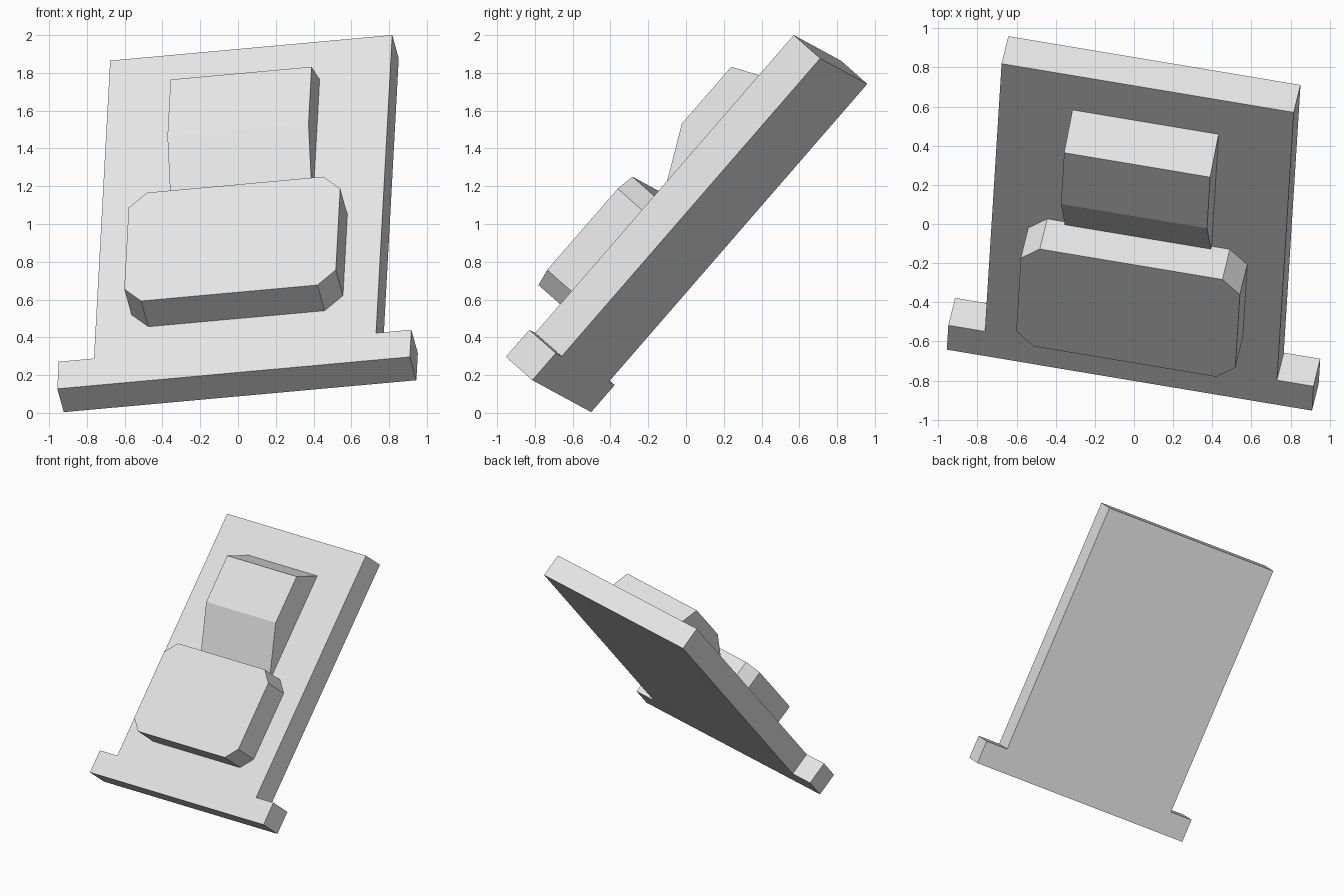
import bpy
from mathutils import Matrix, Vector

cube = bpy.data.objects.get("Cube")
if cube:
    bpy.data.objects.remove(cube)

UNIT = 0.19  # module size: the base bar is 10 modules wide

grey = bpy.data.materials.new("light grey")
grey.use_nodes = True
grey.diffuse_color = (0.8, 0.8, 0.8, 1)
grey.node_tree.nodes["Principled BSDF"].inputs["Base Color"].default_value = grey.diffuse_color

# Tilted frame: right along the bar, up the panel, outward from its face
right = Vector((0.983, -0.164, 0.089)).normalized()
up = Vector((0.04, 0.6545, 0.754))
up = (up - right * up.dot(right)).normalized()
out = right.cross(up)
FRAME = Matrix((right, up, out)).transposed().to_4x4()
FRAME.translation = (-0.0235, -0.798, 0.212)


def prism(name, outline, offset):
    """Extrude a flat outline of 3D points (in modules) by an offset vector."""
    n = len(outline)
    low = [Vector(p) * UNIT for p in outline]
    verts = low + [p + Vector(offset) * UNIT for p in low]
    faces = [range(n)[::-1], range(n, 2 * n)]
    faces += [(i, (i + 1) % n, (i + 1) % n + n, i + n) for i in range(n)]
    mesh = bpy.data.meshes.new(name)
    mesh.from_pydata(verts, [], [tuple(f) for f in faces])
    mesh.materials.append(grey)
    obj = bpy.data.objects.new(name, mesh)
    bpy.context.collection.objects.link(obj)
    obj.matrix_world = FRAME
    return obj


def mirrored(half):
    """Complete a right-hand half outline across the centre line."""
    return half + [(-x, y, z) for x, y, z in reversed(half)]


# Back panel with its wider bottom bar, one T-shaped slab
prism("back_panel", mirrored([(5, 0, -1), (5, 1, -1), (4, 1, -1), (4, 12, -1)]), (0, 0, 1))

# Lower pad with clipped corners
prism("lower_pad", mirrored([(2.5, 2, 0), (3, 2.5, 0), (3, 5.5, 0), (2.5, 6, 0)]), (0, 0, 1.1))

# Upper block with sloping ends, profile extruded sideways
prism("upper_block", [(-2, 5.8, 0), (-2, 10.6, 0), (-2, 10.1, 1.12), (-2, 8, 1.12)], (4, 0, 0))
